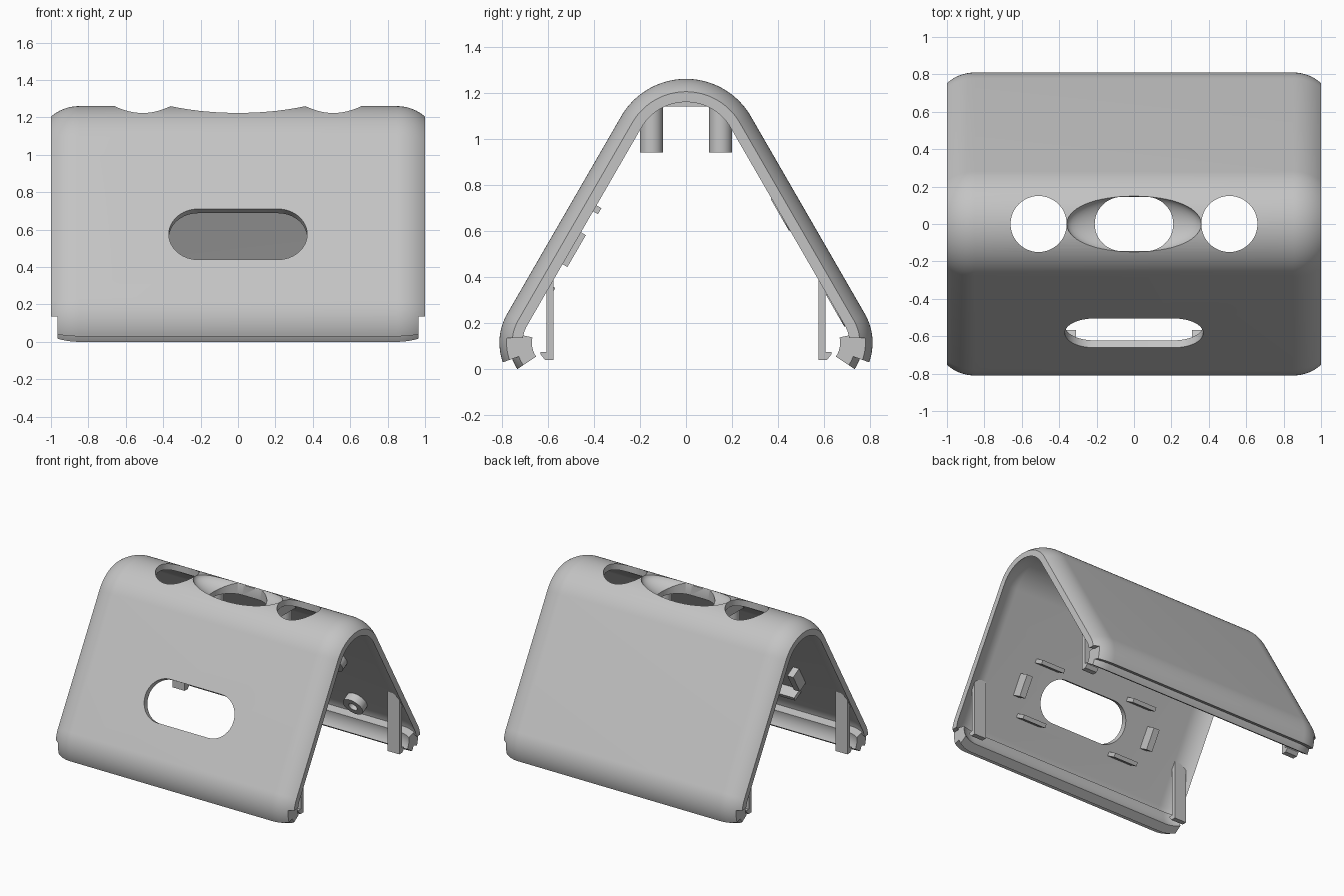
import bpy, bmesh
from math import sin, cos, pi, radians, sqrt
from mathutils import Matrix, Vector

if "Cube" in bpy.data.objects:
    bpy.data.objects.remove(bpy.data.objects["Cube"])

grey = bpy.data.materials.new("plain_grey")
grey.use_nodes = True
grey.diffuse_color = (0.55, 0.55, 0.55, 1)
grey.node_tree.nodes["Principled BSDF"].inputs["Base Color"].default_value = (0.55, 0.55, 0.55, 1)

WALL = 0.045                      # shell thickness
TOP_R, TOP_Z = 0.325, 0.935       # ridge arc
LOW_R, LOW_Y, LOW_Z = 0.25, 0.56, 0.115   # foot arc


def finish(name, bm):
    bmesh.ops.recalc_face_normals(bm, faces=bm.faces)
    mesh = bpy.data.meshes.new(name)
    bm.to_mesh(mesh)
    bm.free()
    mesh.materials.append(grey)
    ob = bpy.data.objects.new(name, mesh)
    bpy.context.collection.objects.link(ob)
    return ob


def prism(name, pts, low, high, matrix=Matrix()):
    """Extrude a 2D outline along local z."""
    bm = bmesh.new()
    rings = [[bm.verts.new(matrix @ Vector((a, b, h))) for a, b in pts] for h in (low, high)]
    bm.faces.new(rings[0])
    bm.faces.new(rings[1])
    n = len(pts)
    for i in range(n):
        j = (i + 1) % n
        bm.faces.new((rings[0][i], rings[0][j], rings[1][j], rings[1][i]))
    return finish(name, bm)


def rect(cx, cy, w, h):
    return [(cx + sx * w / 2, cy + sy * h / 2) for sx, sy in ((-1, -1), (1, -1), (1, 1), (-1, 1))]


def slot(cx, cy, half_w, r, n=24):
    """Stadium outline; a circle when half_w equals r."""
    pts = []
    for side, start in ((1, -pi / 2), (-1, pi / 2)):
        for i in range(n + 1):
            if half_w == r and i == n:
                continue
            a = start + pi * i / n
            pts.append((cx + side * (half_w - r) + r * cos(a), cy + r * sin(a)))
    return pts


def arc(cy, cz, r, a0, a1, n):
    """Profile samples as (y, z, normal y, normal z)."""
    out = []
    for i in range(n + 1):
        a = radians(a0 + (a1 - a0) * i / n)
        out.append((cy + r * cos(a), cz + r * sin(a), cos(a), sin(a)))
    return out


def inset(x):
    t = max(0, abs(x) - 0.85)
    return 0.23 - sqrt(0.23 ** 2 - t * t)


def sweep(name, profile, outer, inner, end):
    """Sweep a wall of given depth range along x, rounding in at the ends."""
    steps = [0.85 + (end - 0.85) * i / 10 for i in range(11)]
    xs = [-x for x in reversed(steps)] + steps
    bm = bmesh.new()
    rings = []
    for x in xs:
        d = inset(x)
        rings.append([[bm.verts.new((x, y - ny * (d + o), z - nz * (d + o)))
                       for y, z, ny, nz in profile] for o in (outer, inner)])
    n = len(profile)
    for a, b in zip(rings, rings[1:]):
        for k in (0, 1):
            for i in range(n - 1):
                bm.faces.new((a[k][i], a[k][i + 1], b[k][i + 1], b[k][i]))
        for i in (0, n - 1):
            bm.faces.new((a[0][i], a[1][i], b[1][i], b[0][i]))
    for r in (rings[0], rings[-1]):
        for i in range(n - 1):
            bm.faces.new((r[0][i], r[0][i + 1], r[1][i + 1], r[1][i]))
    return finish(name, bm)


def boolean(ob, cutter, op="DIFFERENCE"):
    mod = ob.modifiers.new("cut", "BOOLEAN")
    mod.operation, mod.solver, mod.object = op, "EXACT", cutter
    bpy.context.view_layer.update()
    mesh = bpy.data.meshes.new_from_object(ob.evaluated_get(bpy.context.evaluated_depsgraph_get()))
    ob.modifiers.clear()
    ob.data = mesh
    bpy.data.objects.remove(cutter)


# Local frame of the sloped walls: x along, y up the slope, z outwards
front = Matrix(((1, 0, 0, 0), (0, cos(pi / 3), -sin(pi / 3), -0.583),
                (0, sin(pi / 3), cos(pi / 3), 0.575), (0, 0, 0, 1)))
back = Matrix.Rotation(pi, 4, "Z") @ front
# Outline in y-z, extruded along x
along_x = Matrix(((0, 0, 1, 0), (1, 0, 0, 0), (0, 1, 0, 0), (0, 0, 0, 1)))

# Folded shell
profile = (arc(LOW_Y, LOW_Z, LOW_R, -20, 30, 14) + arc(0, TOP_Z, TOP_R, 30, 150, 40)
           + arc(-LOW_Y, LOW_Z, LOW_R, 150, 200, 14))
shell = sweep("shell", profile, 0, WALL, 1.0)

# Thick pad under the ridge around the middle slot
pad_r = TOP_R - 0.025
half = sqrt(pad_r ** 2 - (1.14 - TOP_Z) ** 2)
pad_pts = [(p[0], p[1]) for p in arc(0, TOP_Z, pad_r, 43.2, 136.8, 24)]
boolean(shell, prism("pad", pad_pts, -0.355, 0.355, along_x), "UNION")

# Finger dish around the middle slot
bm = bmesh.new()
bmesh.ops.create_uvsphere(bm, u_segments=48, v_segments=24, radius=1,
                          matrix=Matrix.Translation((0, 0, 1.26)) @ Matrix.Diagonal((0.36, 0.16, 0.1, 1)))
boolean(shell, finish("dish_cutter", bm))

# Openings in the ridge and front wall
boolean(shell, prism("slot_cutter", slot(0, 0, 0.21, 0.145), 1.0, 1.5))
for x in (-0.51, 0.51):
    boolean(shell, prism("round_cutter", slot(x, 0, 0.15, 0.15), 1.0, 1.5))
boolean(shell, prism("window_cutter", slot(0, 0, 0.37, 0.156), -0.2, 0.2, front))

# Notches at the lower corners
for sx in (-1, 1):
    for sy in (-1, 1):
        boolean(shell, prism("notch_cutter", rect(sx * 1.065, sy * 0.75, 0.2, 0.5), -0.2, 0.135))

parts = [shell]

# Inner lips along both feet
for name, a0, a1 in (("back_lip", -33.7, 12), ("front_lip", 168, 213.7)):
    sy = 1 if name == "back_lip" else -1
    parts.append(sweep(name, arc(sy * LOW_Y, LOW_Z, LOW_R, a0, a1, 12), 0.043, 0.11, 0.965))

# Hooked clips at the four corners
clip = [(0.575, 0.04), (0.612, 0.04), (0.632, 0.065), (0.632, 0.075),
        (0.605, 0.075), (0.605, 0.44), (0.575, 0.49)]
for sx in (-1, 1):
    for sy in (-1, 1):
        parts.append(prism("clip", [(sy * y, z) for y, z in clip],
                           sx * 0.9 - 0.05, sx * 0.9 + 0.05, along_x))

# Ribs around the front window
for sx in (-1, 1):
    parts.append(prism("side_rib", rect(sx * 0.57, 0, 0.05, 0.16), -0.125, -0.03, front))
    for sy in (-1, 1):
        parts.append(prism("cross_rib", rect(sx * 0.41, sy * 0.2, 0.2, 0.03), -0.125, -0.03, front))

# Screw bosses on the back wall
for sx in (-1, 1):
    for s in (0.17, -0.31):
        boss = prism("boss", slot(sx * 0.51, s, 0.08, 0.08, 16), -0.105, -0.03, back)
        boolean(boss, prism("boss_cutter", slot(sx * 0.51, s, 0.035, 0.035, 12), -0.15, -0.046, back))
        parts.append(boss)

# Posts under the ridge
for sx in (-1, 1):
    for sy in (-1, 1):
        parts.append(prism("post", slot(sx * 0.285, sy * 0.15, 0.05, 0.05, 16), 0.94, 1.16))

# Smooth curved faces, keep edges sharp
bpy.ops.object.select_all(action="DESELECT")
for ob in parts:
    ob.select_set(True)
bpy.context.view_layer.objects.active = shell
bpy.ops.object.shade_smooth_by_angle(angle=radians(30))
